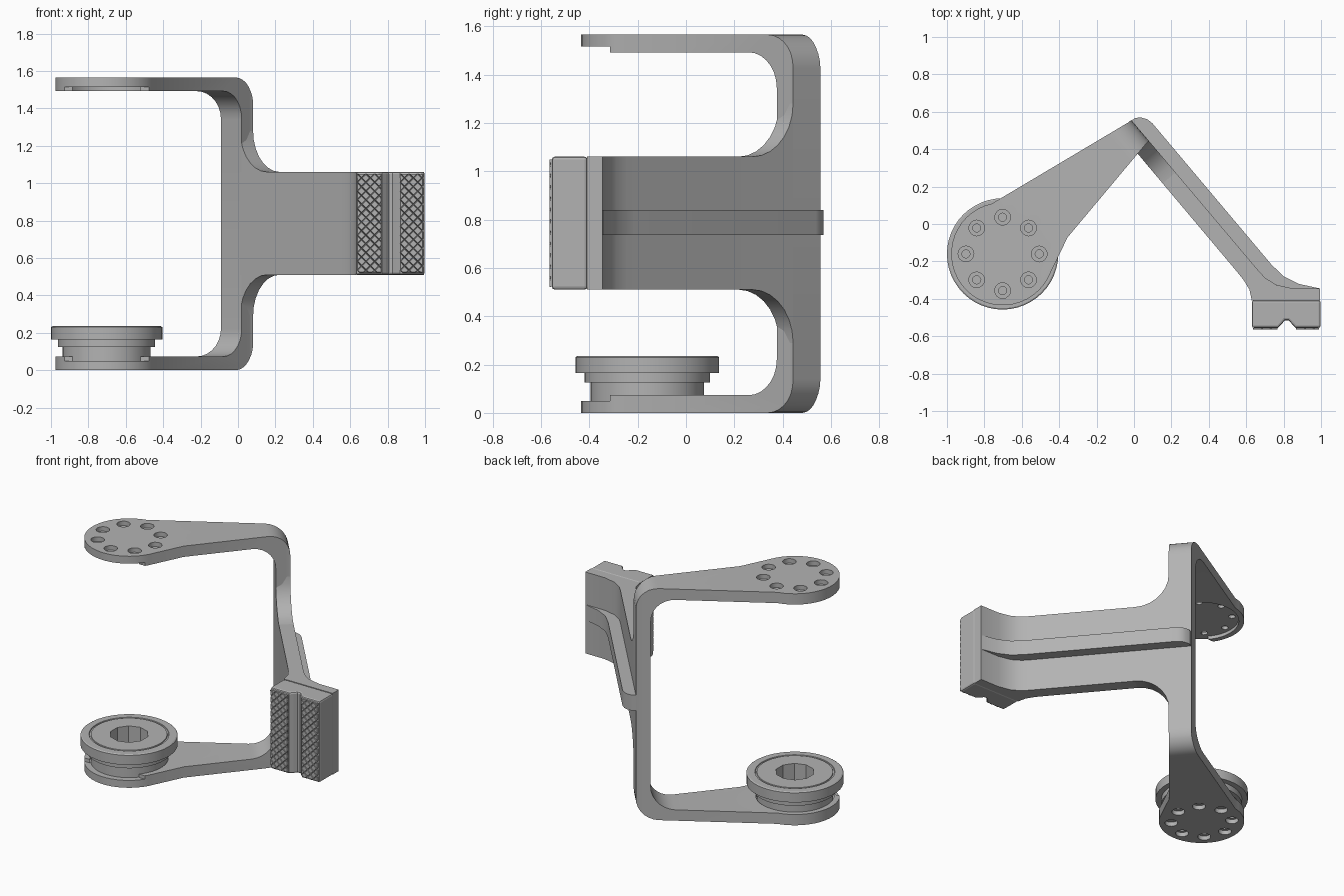
import bpy, bmesh, math
from mathutils import Vector, Matrix

if "Cube" in bpy.data.objects:
    bpy.data.objects.remove(bpy.data.objects["Cube"], do_unlink=True)

grey = bpy.data.materials.new("satin grey")
grey.use_nodes = True
grey.diffuse_color = (0.45, 0.45, 0.45, 1)
grey.node_tree.nodes["Principled BSDF"].inputs["Base Color"].default_value = grey.diffuse_color

# Bracket frame: u runs along the fork arms, v along the side strut
CORNER = Vector((0.042, 0.489, 0))
U = Vector((-0.764, -0.645, 0))
V = Vector((0.645, -0.764, 0))
HEIGHT, MID = 1.565, 0.785
SPINE_T, ARM_T = 0.09, 0.073
HUB = (-0.7025, -0.16)


def local(u, v, z=0):
    return CORNER + U * u + V * v + Vector((0, 0, z))


def finish(name, bm):
    bmesh.ops.recalc_face_normals(bm, faces=bm.faces)
    mesh = bpy.data.meshes.new(name)
    bm.to_mesh(mesh)
    bm.free()
    mesh.materials.append(grey)
    obj = bpy.data.objects.new(name, mesh)
    bpy.context.collection.objects.link(obj)
    return obj


def prism(name, points, sweep):
    """Closed outline of 3D points swept along a vector."""
    bm = bmesh.new()
    face = bm.faces.new([bm.verts.new(p) for p in points])
    out = bmesh.ops.extrude_face_region(bm, geom=[face])
    verts = [g for g in out["geom"] if isinstance(g, bmesh.types.BMVert)]
    bmesh.ops.translate(bm, verts=verts, vec=sweep)
    return finish(name, bm)


def slab(name, outline, z0, z1):
    return prism(name, [Vector((p[0], p[1], z0)) for p in outline], Vector((0, 0, z1 - z0)))


def cylinders(name, centres, r, z0, z1, sides):
    bm = bmesh.new()
    for x, y in centres:
        bmesh.ops.create_cone(bm, cap_ends=True, segments=sides, radius1=r, radius2=r,
                              depth=z1 - z0, matrix=Matrix.Translation((x, y, (z0 + z1) / 2)))
    return finish(name, bm)


def select(obj):
    bpy.ops.object.select_all(action='DESELECT')
    obj.select_set(True)
    bpy.context.view_layer.objects.active = obj


def boolean(target, cutter, operation='DIFFERENCE'):
    cutter.hide_render = True
    mod = target.modifiers.new("cut", 'BOOLEAN')
    mod.operation, mod.solver, mod.object = operation, 'EXACT', cutter
    select(target)
    bpy.ops.object.modifier_apply(modifier=mod.name)
    bpy.data.objects.remove(cutter, do_unlink=True)


def arc(cx, cy, r, a0, a1, n=7):
    steps = [math.radians(a0 + (a1 - a0) * i / n) for i in range(n + 1)]
    return [(cx + r * math.cos(a), cy + r * math.sin(a)) for a in steps]


# Fork: C-shaped strip, bent at the spine
R_OUT, R_IN, REACH = 0.14, 0.15, 1.4
inner = SPINE_T + R_IN
strip = ([(REACH, 0)] + arc(R_OUT, R_OUT, R_OUT, 270, 180)
         + arc(R_OUT, HEIGHT - R_OUT, R_OUT, 180, 90) + [(REACH, HEIGHT), (REACH, HEIGHT - ARM_T)]
         + arc(inner, HEIGHT - ARM_T - R_IN, R_IN, 90, 180)
         + arc(inner, ARM_T + R_IN, R_IN, 180, 270) + [(REACH, ARM_T)])
fork = prism("fork", [local(u, -0.5, z) for u, z in strip], V)

# Trim the strip to the tapered arms with round ends
hub_rel = Vector((*HUB, 0)) - CORNER
hu, hv = hub_rel.dot(U), hub_rel.dot(V)
taper = ([(-0.1, -0.088), (0.02, -0.088)] + arc(hu, hv, 0.275, 242, 450 + 20, 28)
         + [(0.665, 0.172), (0.02, 0.06), (-0.1, 0.06)])
boolean(fork, slab("fork_outline", [local(u, v) for u, v in taper], -0.1, 1.7), 'INTERSECT')

# Hub pockets open to the front, and counterbored screw holes
ring = [(HUB[0] + 0.196 * math.cos(i * math.pi / 4), HUB[1] + 0.196 * math.sin(i * math.pi / 4))
        for i in range(8)]
opening = [(-1.1, -0.6), (-0.3, -0.6), (-0.3, -0.315), (-1.1, -0.315)]
for low, high in ((0.05, 0.1), (HEIGHT - 0.1, HEIGHT - 0.05)):
    boolean(fork, cylinders("pocket", [HUB], 0.24, low, high, 40))
    boolean(fork, slab("pocket_opening", opening, low, high))
for outer, depth in ((0, 0.03), (HEIGHT, -0.03)):
    low, high = sorted((outer - depth, outer + depth))
    boolean(fork, cylinders("counterbores", ring, 0.042, low, high, 16))
    boolean(fork, cylinders("screw_holes", ring, 0.022, outer - 0.1, outer + 0.1, 12))

# Side strut, flared into the pad mount
Z0, Z1 = 0.51, 1.06
strut = [local(0, 0.06), (0.66, -0.243), (0.70, -0.287), (0.76, -0.325), (0.85, -0.345),
         (0.995, -0.345), (0.995, -0.41), (0.63, -0.41), (0.617, -0.35), (0.585, -0.298),
         (0.547, -0.251), local(SPINE_T, 0.06)]
side_strut = slab("side_strut", strut, Z0, Z1)

# Curved gussets where the strut meets the spine
gussets = []
for side, sign in (("upper", 1), ("lower", -1)):
    half = (Z1 - Z0) / 2
    curve = [(0.06, half)] + arc(0.28, half + 0.22, 0.22, 270, 180)
    gussets.append(prism(side + "_gusset", [local(0, v, MID + sign * z) for v, z in curve],
                         U * SPINE_T))

# Stiffening rib along the back of the strut
rib = [local(0.01, -0.086), local(-0.025, -0.082), local(-0.05, -0.062), local(-0.068, -0.035),
       local(-0.075, 0), (0.734, -0.216), (0.80, -0.28), (0.88, -0.32), (0.99, -0.344),
       (0.85, -0.36), (0.70, -0.30), (0.64, -0.24), local(0.01, 0)]
back_rib = slab("back_rib", rib, 0.735, 0.84)

# Grip pad with a vertical groove
FRONT = -0.555
pad_outline = [(0.63, -0.408), (0.63, FRONT), (0.77, FRONT), (0.79, -0.535), (0.806, -0.515),
               (0.826, -0.515), (0.845, -0.535), (0.865, FRONT), (0.998, FRONT), (0.998, -0.408)]
pad = slab("grip_pad", pad_outline, Z0, Z1)
bevel = pad.modifiers.new("soft_edges", 'BEVEL')
bevel.width, bevel.segments, bevel.limit_method = 0.012, 2, 'ANGLE'
bevel.angle_limit = math.radians(60)


def knurl(name, x0, x1, z0, z1, pitch=0.047):
    """Sheet cut along both diagonals, each diamond raised on its own."""
    bm = bmesh.new()
    bm.faces.new([bm.verts.new((x, FRONT - 0.0005, z))
                  for x, z in ((x0, z0), (x1, z0), (x1, z1), (x0, z1))])
    span = int((x1 - x0 + z1 - z0) / pitch) + 1
    for slope in (1, -1):
        for i in range(-span, span + 1):
            bmesh.ops.bisect_plane(bm, geom=bm.verts[:] + bm.edges[:] + bm.faces[:], dist=1e-5,
                                   plane_co=(x0, 0, z0 + (i + 0.3) * pitch),
                                   plane_no=(slope, 0, 1))
    tiny = [f for f in bm.faces if f.calc_area() < 1e-4]
    big = [f for f in bm.faces if f not in tiny]
    bmesh.ops.inset_individual(bm, faces=big, thickness=0.0045, depth=0)
    for f in big:
        for v in f.verts:
            v.co.y -= 0.0095
    return finish(name, bm)


knurl("right_knurl", 0.637, 0.768, 0.52, 1.05)
knurl("left_knurl", 0.867, 0.991, 0.52, 1.05)

# Stepped hub knob with an engraved ring and a faceted socket
profile = [(0, 0.05), (0.235, 0.05), (0.235, 0.125), (0.26, 0.125), (0.26, 0.165),
           (0.2975, 0.165), (0.2975, 0.23), (0.29, 0.235), (0.245, 0.235), (0.243, 0.23),
           (0.235, 0.23), (0.233, 0.235), (0, 0.235)]
bm = bmesh.new()
verts = [bm.verts.new((HUB[0] + r, HUB[1], z)) for r, z in profile]
edges = [bm.edges.new(pair) for pair in zip(verts, verts[1:])]
bmesh.ops.spin(bm, geom=verts + edges, cent=(*HUB, 0), axis=(0, 0, 1),
               angle=math.tau, steps=48, use_duplicate=False)
bmesh.ops.remove_doubles(bm, verts=bm.verts, dist=1e-4)
knob = finish("hub_knob", bm)
boolean(knob, cylinders("socket", [HUB], 0.12, 0.09, 0.3, 10))

for obj in [fork, side_strut, back_rib, knob] + gussets:
    select(obj)
    bpy.ops.object.shade_smooth_by_angle(angle=math.radians(30))
